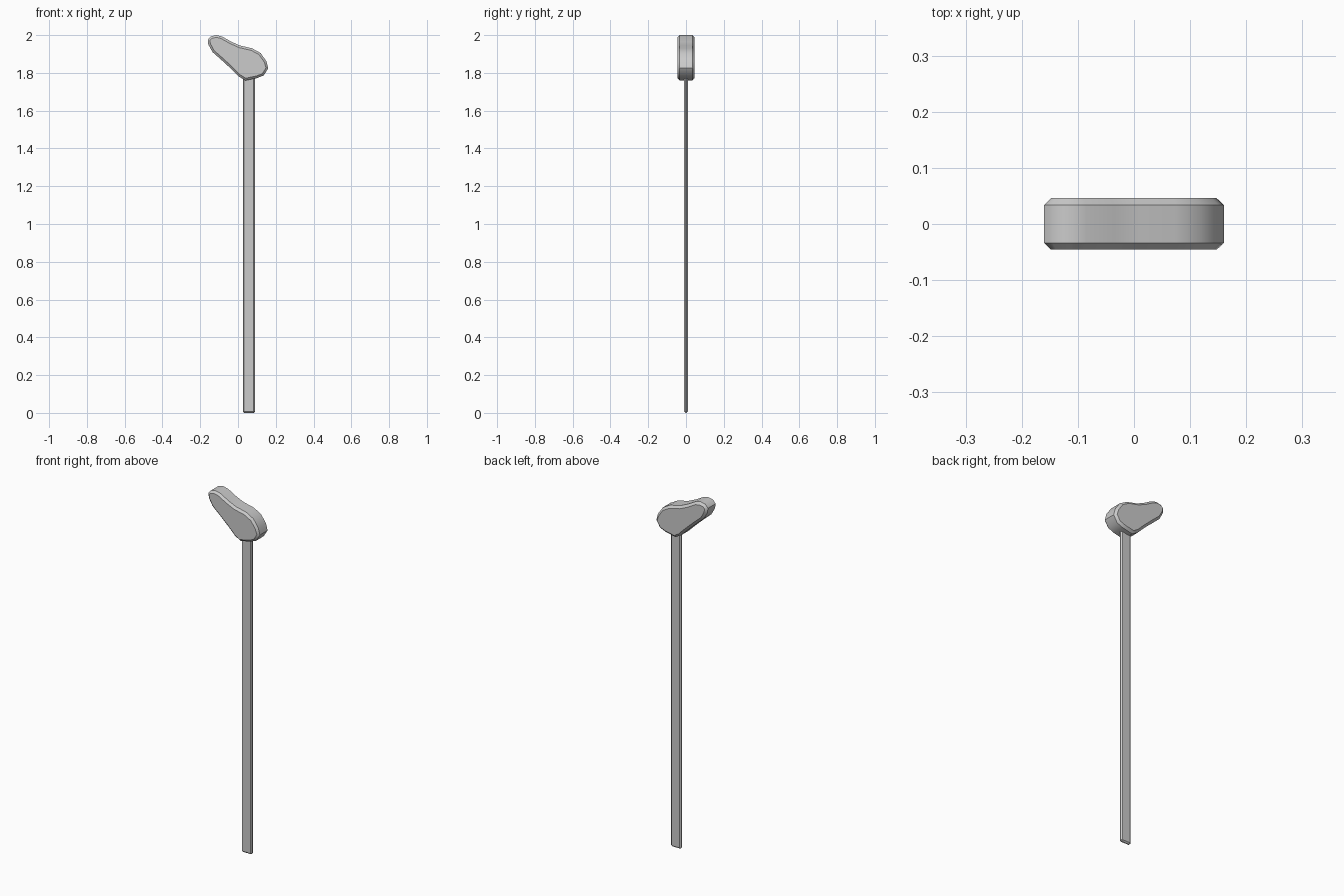
import bpy, bmesh
from mathutils import Vector

if "Cube" in bpy.data.objects:
    bpy.data.objects.remove(bpy.data.objects["Cube"])

# Side outline of the club head as (x, z), clockwise from the nose
OUTLINE = [(-.16, 1.975), (-.145, 1.993), (-.115, 2.0), (-.085, 1.993), (-.035, 1.965),
           (.01, 1.945), (.075, 1.93), (.12, 1.905), (.15, 1.862), (.16, 1.825),
           (.137, 1.787), (.10, 1.772), (.04, 1.76), (.005, 1.78), (-.035, 1.82),
           (-.085, 1.866), (-.135, 1.91), (-.157, 1.95)]


def inset(points, d):
    """Move each outline point inward along its local normal."""
    result = []
    for i, p in enumerate(points):
        a, b = Vector(points[i - 1]), Vector(points[(i + 1) % len(points)])
        t = (b - a).normalized()
        result.append((p[0] + t.y * d, p[1] - t.x * d))
    return result


def finish(bm, name, angle):
    bmesh.ops.recalc_face_normals(bm, faces=bm.faces)
    mesh = bpy.data.meshes.new(name)
    bm.to_mesh(mesh)
    bm.free()
    obj = bpy.data.objects.new(name, mesh)
    bpy.context.collection.objects.link(obj)
    bpy.ops.object.select_all(action='DESELECT')
    obj.select_set(True)
    bpy.context.view_layer.objects.active = obj
    bpy.ops.object.shade_smooth_by_angle(angle=angle)
    return obj


# Head: stacked outline rings with chamfered rims and flat caps
bm = bmesh.new()
rings = []
for y, d in ((-.045, .012), (-.034, 0), (.034, 0), (.046, .013)):
    rings.append([bm.verts.new((x, y, z)) for x, z in inset(OUTLINE, d)])
for lower, upper in zip(rings, rings[1:]):
    for i in range(len(lower)):
        bm.faces.new((lower[i - 1], lower[i], upper[i], upper[i - 1]))
bm.faces.new(rings[0])
bm.faces.new(rings[-1])
finish(bm, "head", 0.7)

# Shaft: thin flat bar with chamfered edges, sunk slightly into the head
bm = bmesh.new()
bmesh.ops.create_cube(bm, size=1)
for v in bm.verts:
    v.co = (.058 + v.co.x * .064, v.co.y * .019, .9 + v.co.z * 1.8)
bmesh.ops.bevel(bm, geom=bm.edges[:], offset=.007, segments=1, affect='EDGES')
finish(bm, "shaft", 0.5)
